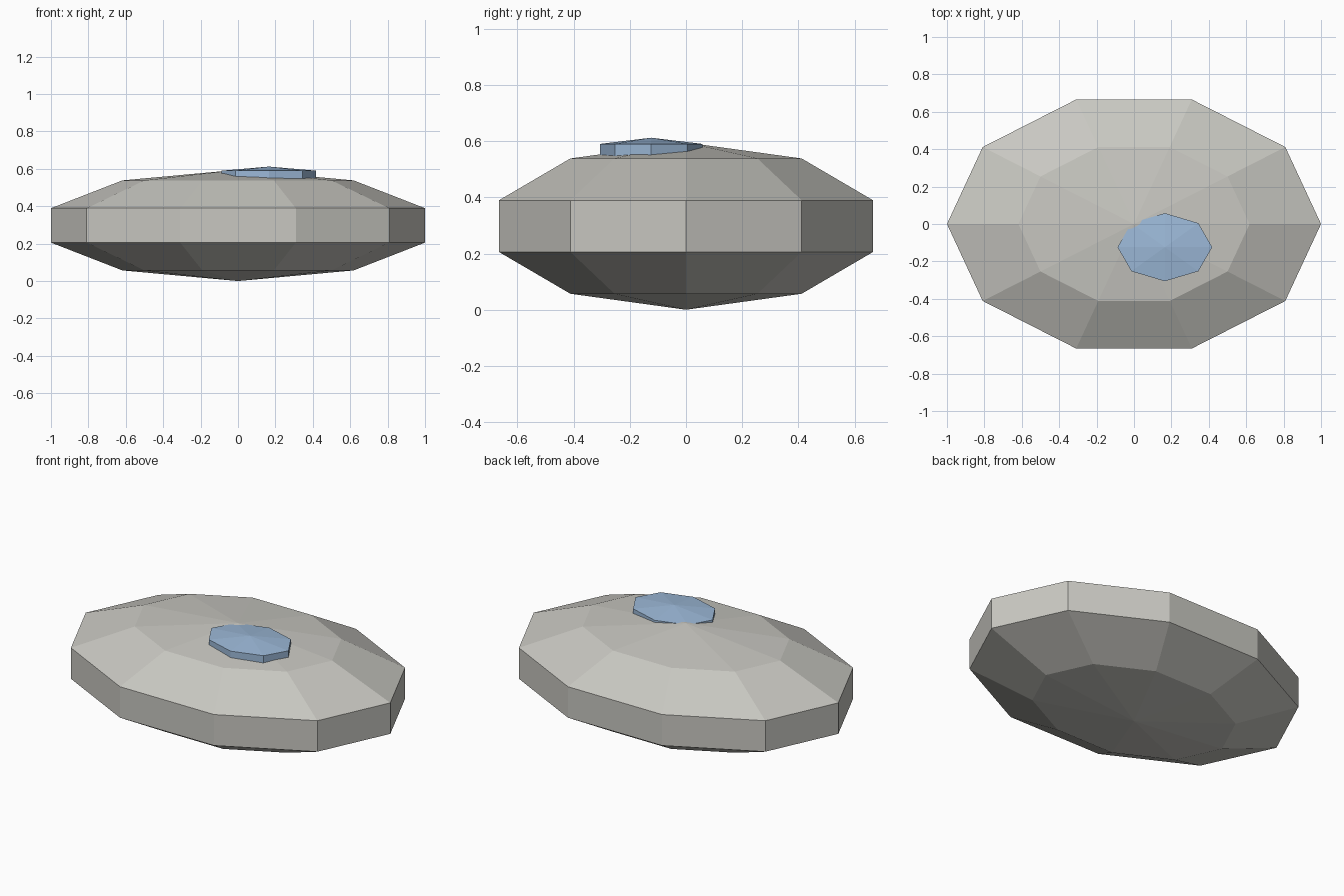
import bpy, bmesh, math

if "Cube" in bpy.data.objects:
    bpy.data.objects.remove(bpy.data.objects["Cube"])


def material(name, rgb):
    mat = bpy.data.materials.new(name)
    mat.diffuse_color = (*rgb, 1.0)
    mat.use_nodes = True
    mat.node_tree.nodes["Principled BSDF"].inputs["Base Color"].default_value = mat.diffuse_color
    return mat


def faceted_ball(name, center, radii, sides, bands, mat):
    """Flat-faced ball; radii are the widest ring in x and y and the half height."""
    bm = bmesh.new()
    cx, cy, cz = center
    rx, ry, rz = radii
    lats = [math.pi * i / bands for i in range(1, bands)]
    widest = max(math.sin(a) for a in lats)
    rings = []
    for a in lats:
        r = math.sin(a) / widest
        turns = [math.tau * k / sides for k in range(sides)]
        rings.append([bm.verts.new((cx + rx * r * math.cos(t),
                                    cy + ry * r * math.sin(t),
                                    cz + rz * math.cos(a))) for t in turns])
    top = bm.verts.new((cx, cy, cz + rz))
    bottom = bm.verts.new((cx, cy, cz - rz))
    for k in range(sides):
        n = (k + 1) % sides
        bm.faces.new((top, rings[0][k], rings[0][n]))
        bm.faces.new((bottom, rings[-1][n], rings[-1][k]))
        for up, low in zip(rings, rings[1:]):
            bm.faces.new((up[k], low[k], low[n], up[n]))
    bmesh.ops.recalc_face_normals(bm, faces=bm.faces)
    mesh = bpy.data.meshes.new(name)
    bm.to_mesh(mesh)
    bm.free()
    mesh.materials.append(mat)
    obj = bpy.data.objects.new(name, mesh)
    bpy.context.collection.objects.link(obj)
    return obj


stone = material("warm_grey", (0.58, 0.575, 0.535))
blue = material("pale_blue", (0.33, 0.48, 0.68))

# Main flattened body
faceted_ball("body", (0, 0, 0.2975), (1.0, 0.70, 0.2975), 10, 5, stone)

# Small blue patch sunk into the top
faceted_ball("top_patch", (0.165, -0.124, 0.568), (0.253, 0.182, 0.044), 8, 3, blue)
